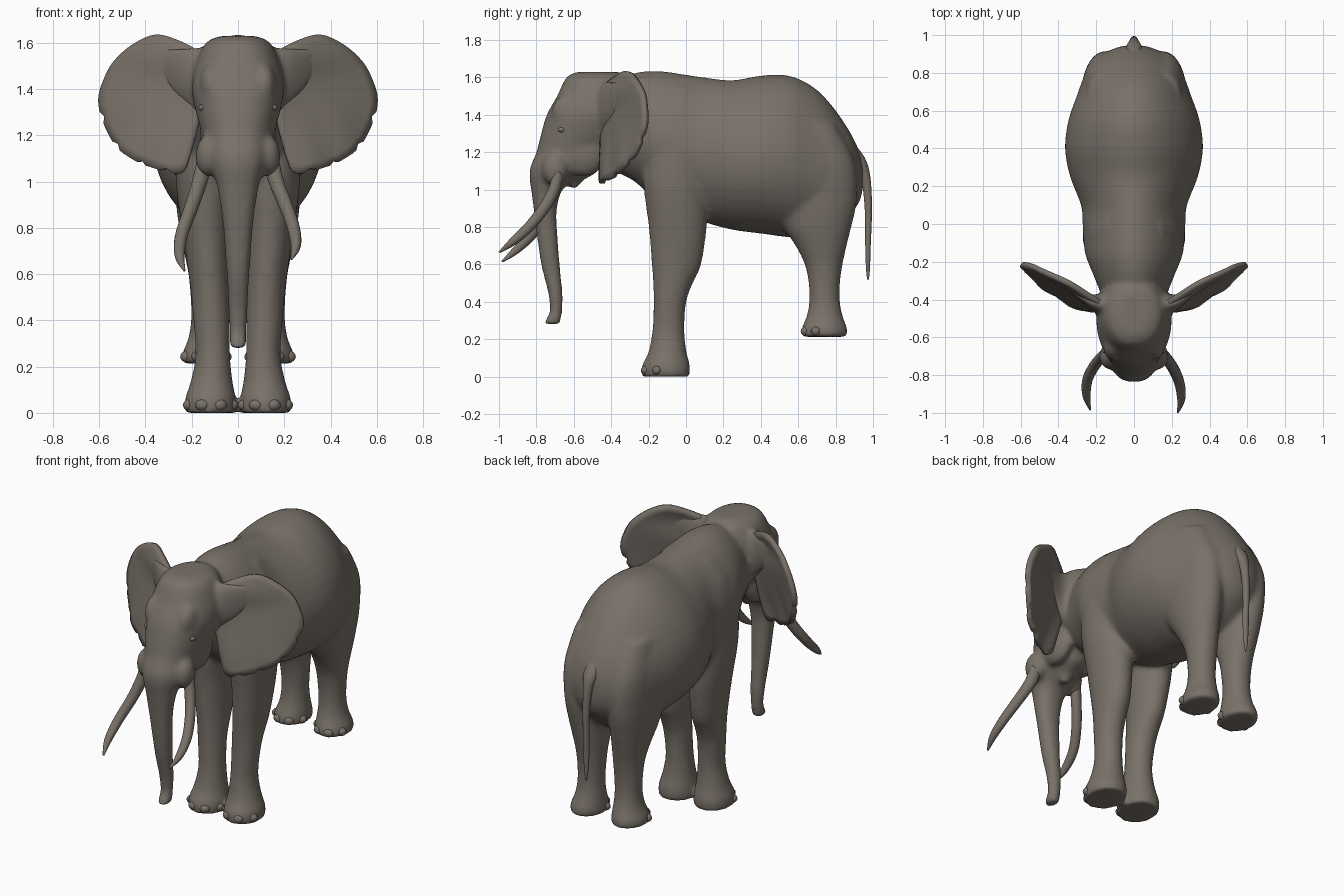
import bpy, bmesh, math
from mathutils import Vector

skin = bpy.data.materials.new("grey brown skin")
skin.diffuse_color = (0.19, 0.165, 0.14, 1)


def finish(name, bm, mirror=False):
    bmesh.ops.recalc_face_normals(bm, faces=bm.faces)
    me = bpy.data.meshes.new(name)
    bm.to_mesh(me)
    bm.free()
    me.materials.append(skin)
    me.polygons.foreach_set("use_smooth", [True] * len(me.polygons))
    ob = bpy.data.objects.new(name, me)
    bpy.context.collection.objects.link(ob)
    if mirror:
        ob.modifiers.new("mirror", 'MIRROR')
    return ob


def spline(rows, steps):
    """Catmull-Rom interpolation of number rows."""
    out = []
    for i in range(len(rows) - 1):
        p = [rows[max(0, min(len(rows) - 1, i + k))] for k in (-1, 0, 1, 2)]
        for s in range(steps):
            t = s / steps
            out.append([b + 0.5 * t * (c - a + t * (2*a - 5*b + 4*c - d + t * (3*(b - c) + d - a)))
                        for a, b, c, d in zip(*p)])
    return out + [list(rows[-1])]


def loft(bm, rings, ring_point, sides=24, steps=4):
    """Skin closed rings; ring_point(row, cos, sin) gives a position."""
    prev = first = None
    for row in spline(rings, steps):
        cur = []
        for k in range(sides):
            a = math.tau * k / sides
            cur.append(bm.verts.new(ring_point(row, math.cos(a), math.sin(a))))
        if prev:
            for k in range(sides):
                j = (k + 1) % sides
                bm.faces.new((prev[k], prev[j], cur[j], cur[k]))
        first = first or cur
        prev = cur
    bm.faces.new(first)
    bm.faces.new(prev)


def torso_point(r, c, s):      # y, top, bottom, half width; narrower at spine and belly
    y, top, bot, w = r
    return (w * c * (1 - 0.07 * s - 0.1 * s * s), y, (top + bot) / 2 + (top - bot) / 2 * s)


def head_point(r, c, s):       # z, front, back, half width; slightly boxy
    z, f, b, w = r
    return (w * math.copysign(abs(c) ** .82, c), (f + b) / 2 + (b - f) / 2 * s, z)


def leg_point(side):           # z, front, back, inner x, outer x
    def fn(r, c, s):
        z, f, b, i, o = r
        return (side * ((i + o) / 2 + (o - i) / 2 * c), (f + b) / 2 + (b - f) / 2 * s, z)
    return fn


def ear_root_point(side):      # x, y, z, radius y, radius z
    return lambda r, c, s: (side * r[0], r[1] + r[3] * c, r[2] + r[4] * s)


def tube_point(r, c, s):       # x, y, z, radius x, radius y
    return (r[0] + r[3] * c, r[1] + r[4] * s, r[2])


def tusk_point(r, c, s):       # x, y, z, radius; ring tilted to face down and forward
    return (r[0] + r[3] * c, r[1] + .75 * r[3] * s, r[2] - .66 * r[3] * s)


def ball(bm, loc, scale, u=16, v=10):
    vs = bmesh.ops.create_uvsphere(bm, u_segments=u, v_segments=v, radius=1)['verts']
    for w in vs:
        w.co = Vector(loc) + Vector([a * b for a, b in zip(w.co, scale)])


# Body: torso, head with trunk, jaw, ear roots and legs fused into one skin
body = bmesh.new()
loft(body, [(-.50, 1.50, 1.18, .12), (-.38, 1.58, 1.10, .17), (-.27, 1.625, 1.04, .215),
            (-.15, 1.635, .93, .26), (0, 1.615, .87, .272), (.10, 1.60, .825, .28),
            (.25, 1.585, .785, .338), (.4, 1.61, .765, .365), (.55, 1.61, .745, .347),
            (.68, 1.55, .74, .302), (.78, 1.45, .78, .265), (.87, 1.32, .86, .21),
            (.925, 1.21, .93, .115), (.945, 1.14, 1.0, .05)], torso_point, 40)
loft(body, [(1.63, -.58, -.36, .07), (1.6, -.64, -.31, .14), (1.5, -.69, -.27, .185),
            (1.4, -.745, -.28, .20), (1.3, -.775, -.32, .182), (1.2, -.80, -.40, .155),
            (1.13, -.83, -.48, .145), (1.07, -.837, -.58, .125), (1.0, -.828, -.66, .095),
            (.9, -.815, -.69, .077), (.8, -.803, -.69, .065), (.6, -.775, -.675, .05),
            (.45, -.738, -.66, .042), (.35, -.728, -.662, .038), (.31, -.75, -.668, .039),
            (.28, -.757, -.675, .035)], head_point, 28)
# Lower jaw
loft(body, [(1.2, -.68, -.42, .11), (1.1, -.65, -.47, .075), (1.05, -.63, -.55, .045),
            (1.005, -.617, -.58, .022)], head_point)
front_leg = [(1.55, -.13, .05, .04, .15), (1.42, -.18, .08, .04, .235), (1.25, -.215, .10, .03, .268),
             (1.08, -.23, .112, .03, .272),
             (.95, -.22, .115, .02, .265), (.8, -.20, .112, .033, .243), (.6, -.184, .082, .036, .214),
             (.5, -.177, .037, .036, .202), (.4, -.174, .002, .036, .194), (.25, -.18, -.008, .034, .184),
             (.13, -.202, .004, .022, .207), (.06, -.236, .022, .008, .23), (.0, -.236, .022, .008, .232)]
hind_leg = [(1.35, .5, .80, .05, .25), (1.15, .45, .90, .04, .28), (.95, .46, .915, .03, .272),
            (.8, .52, .885, .03, .255), (.7, .585, .86, .035, .235), (.6, .634, .838, .04, .215),
            (.5, .655, .824, .045, .206), (.4, .658, .824, .05, .204), (.32, .643, .84, .045, .216),
            (.26, .618, .862, .038, .24), (.213, .616, .862, .038, .243)]
for side in (-1, 1):
    loft(body, front_leg, leg_point(side))
    loft(body, hind_leg, leg_point(side))
    # Tusk sockets, cheekbones and brow ridges
    ball(body, (side * .132, -.70, 1.11), (.052, .07, .09))
    ball(body, (side * .105, -.55, 1.2), (.06, .13, .13))
    ball(body, (side * .115, -.63, 1.41), (.052, .09, .10))
    # Ear roots joining the fans to the skull
    loft(body, [(.06, -.41, 1.42, .06, .19), (.15, -.42, 1.42, .06, .165), (.21, -.42, 1.45, .046, .13),
                (.28, -.385, 1.48, .026, .10), (.34, -.345, 1.52, .01, .06)], ear_root_point(side))
ob = finish("body", body)
m = ob.modifiers.new("fuse", 'REMESH')
m.mode, m.voxel_size, m.use_smooth_shade = 'VOXEL', .013, True
m = ob.modifiers.new("soften", 'SMOOTH')
m.factor, m.iterations = .5, 12

# Ears: broad fans swept backward, bowed forward low down, with a notched lower edge
edge = spline([(.14, 1.55), (.25, 1.605), (.35, 1.632), (.45, 1.59), (.53, 1.52), (.575, 1.44),
               (.598, 1.35), (.575, 1.25), (.52, 1.15), (.45, 1.095), (.37, 1.06), (.25, 1.035),
               (.205, 1.12), (.16, 1.3)], 4)
ear = bmesh.new()
cx, cz, rings = .33, 1.36, 8
center = ear.verts.new((cx, 0, cz))
prev = None
for r in range(1, rings + 1):
    t = r / rings
    cur = []
    for k, (x, z) in enumerate(edge):
        q = .95 if r == rings and k in (27, 32, 38, 42) else t
        cur.append(ear.verts.new((cx + (x - cx) * q, 0, cz + (z - cz) * q)))
    n = len(cur)
    for k in range(n):
        j = (k + 1) % n
        if prev:
            ear.faces.new((prev[k], prev[j], cur[j], cur[k]))
        else:
            ear.faces.new((center, cur[k], cur[j]))
    prev = cur
for v in ear.verts:
    x, z = v.co.x, v.co.z
    fold = math.exp(-((z - 1.53) / .07) ** 2) * max(0, 1 - abs(x - .28) / .25)
    low = min(1, max(0, (1.5 - z) / .35))
    bow = math.sin(math.pi * min(1, max(0, (x - .15) / .45)))
    ripple = .007 * math.sin(x * 34 + z * 12) * max(0, (1.35 - z) / .3)
    v.co.y = -.46 + .52 * (x - .2) + .13 * (z - 1.04) - .03 * fold - .035 * low * bow + ripple
ob = finish("ears", ear, True)
m = ob.modifiers.new("thickness", 'SOLIDIFY')
m.thickness, m.offset = .026, 0

# Tusks: slightly uneven pair curving out and forward
tusks = bmesh.new()
right = [(.14, -.68, 1.10, .036), (.165, -.705, 1.0, .034), (.205, -.76, .90, .031),
         (.24, -.84, .80, .028), (.25, -.93, .718, .021), (.232, -.998, .665, .005)]
left = [(-.14, -.68, 1.10, .036), (-.165, -.70, 1.0, .034), (-.205, -.745, .88, .031),
        (-.245, -.82, .765, .028), (-.252, -.91, .675, .021), (-.232, -.983, .615, .005)]
for path in (right, left):
    loft(tusks, path, tusk_point, 16)
finish("tusks", tusks)

# Tail
tail = bmesh.new()
loft(tail, [(0, .87, 1.26, .02, .02), (0, .925, 1.17, .042, .032), (0, .96, 1.07, .027, .026),
            (0, .975, .9, .019, .02), (0, .973, .7, .019, .015), (0, .973, .58, .012, .011),
            (0, .973, .52, .004, .005)], tube_point, 14)
finish("tail", tail)

# Toenails set into the front of each foot
nails = bmesh.new()
for x0, y0, z0, rx, ry in ((.12, -.107, .034, .095, .114), (.14, .74, .243, .086, .106)):
    for deg in (-160, -115, -70, -25):
        a = math.radians(deg)
        ball(nails, (x0 + rx * math.cos(a), y0 + ry * math.sin(a), z0), (.032, .027, .026), 12, 8)
finish("toenails", nails, True)

# Eyes
eyes = bmesh.new()
ball(eyes, (.155, -.665, 1.32), (.016, .02, .014), 12, 8)
finish("eyes", eyes, True)
